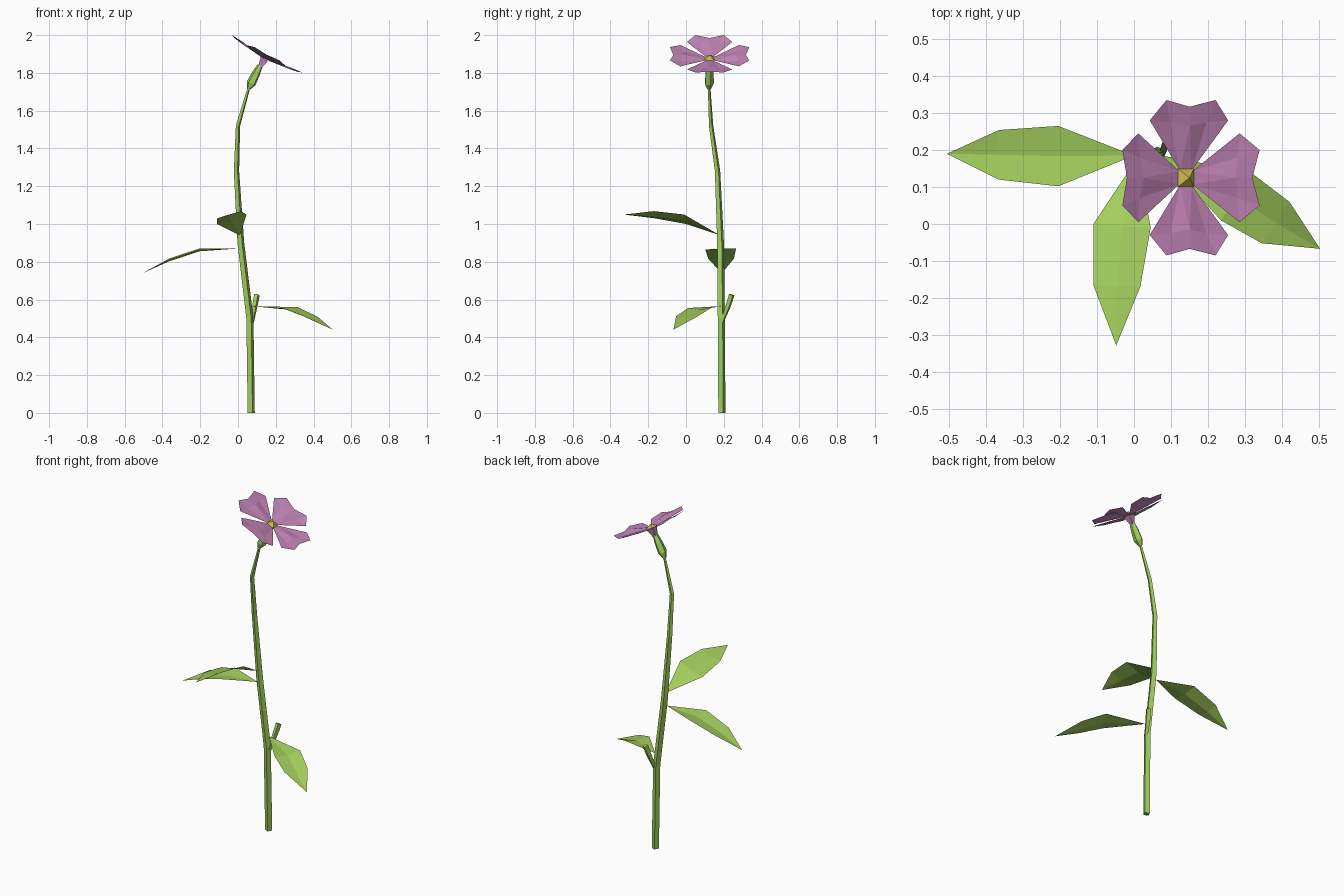
import bpy
from math import sin, cos, pi, radians
from mathutils import Vector, Matrix

if "Cube" in bpy.data.objects:
    bpy.data.objects.remove(bpy.data.objects["Cube"])


def material(name, rgb):
    m = bpy.data.materials.new(name)
    m.diffuse_color = (*rgb, 1)
    m.use_nodes = True
    m.node_tree.nodes["Principled BSDF"].inputs["Base Color"].default_value = m.diffuse_color
    return m


GREEN = material("leaf_green", (0.37, 0.62, 0.11))
PINK = material("petal_pink", (0.56, 0.24, 0.49))
YELLOW = material("centre_yellow", (0.6, 0.5, 0.08))


def mesh(name, verts, faces, mat):
    me = bpy.data.meshes.new(name)
    me.from_pydata([tuple(v) for v in verts], [], faces)
    me.materials.append(mat)
    ob = bpy.data.objects.new(name, me)
    bpy.context.collection.objects.link(ob)
    return ob


def tube(name, path, mat, sides=4, turn=0.35):
    """Faceted tube through (x, y, z, radius) points."""
    pts = [Vector(p[:3]) for p in path]
    verts, faces = [], []
    for i, p in enumerate(pts):
        t = (pts[min(i + 1, len(pts) - 1)] - pts[max(i - 1, 0)]).normalized()
        if i == 0 and t.z > 0.99:
            t = Vector((0, 0, 1))
        a = Vector((0, 1, 0)).cross(t).normalized()
        b = t.cross(a)
        for k in range(sides):
            w = turn + 2 * pi * k / sides
            verts.append(p + path[i][3] * (a * cos(w) + b * sin(w)))
    for i in range(len(pts) - 1):
        for k in range(sides):
            j, n = i * sides, (k + 1) % sides
            faces.append((j + k, j + n, j + n + sides, j + k + sides))
    faces.append(tuple(reversed(range(sides))))
    faces.append(tuple(range(len(verts) - sides, len(verts))))
    return mesh(name, verts, faces, mat)


def leaf(name, base, near, far, tip, dip=0.012):
    """Two-segment blade with a sunken midrib; near and far are edge pairs."""
    rows = []
    for l, r in (near, far):
        l, r = Vector(l), Vector(r)
        rows += [l, (l + r) / 2 - Vector((0, 0, dip)), r]
    verts = [Vector(base)] + rows + [Vector(tip)]
    faces = [(0, 2, 1), (0, 3, 2), (1, 2, 5, 4), (2, 3, 6, 5), (4, 5, 7), (5, 6, 7)]
    a, b = verts[3] - verts[0], verts[1] - verts[0]
    if a.cross(b).z < 0:
        faces = [f[::-1] for f in faces]
    mesh(name, verts, faces, GREEN)


# Stem and the short cut side shoot
tube("stem", [(0.07, 0.19, 0, 0.02), (0.063, 0.187, 0.5, 0.02),
              (0.015, 0.183, 0.9, 0.019), (-0.008, 0.167, 1.28, 0.015),
              (0.0, 0.133, 1.52, 0.012), (0.06, 0.122, 1.73, 0.007)], GREEN)
tube("side_shoot", [(0.075, 0.19, 0.48, 0.01), (0.09, 0.225, 0.57, 0.015),
                    (0.1, 0.242, 0.625, 0.016)], GREEN)

# Leaves
leaf("front_leaf", (0.01, 0.18, 0.94),
     ((-0.11, 0.0, 1.0), (0.045, -0.01, 1.05)),
     ((-0.11, -0.165, 1.03), (0.017, -0.17, 1.068)), (-0.048, -0.328, 1.05))
leaf("left_leaf", (0.0, 0.185, 0.87),
     ((-0.205, 0.102, 0.865), (-0.205, 0.265, 0.87)),
     ((-0.365, 0.12, 0.812), (-0.365, 0.254, 0.817)), (-0.505, 0.19, 0.74))
leaf("right_leaf", (0.075, 0.185, 0.565),
     ((0.235, 0.01, 0.555), (0.315, 0.14, 0.56)),
     ((0.345, -0.052, 0.512), (0.42, 0.06, 0.51)), (0.503, -0.067, 0.44))

# Flower base: green calyx and pink throat
C = Vector((0.14, 0.125, 1.875))
tube("calyx", [(0.055, 0.122, 1.715, 0.01), (0.07, 0.122, 1.745, 0.026),
               (0.095, 0.123, 1.795, 0.023), (0.118, 0.124, 1.84, 0.015)], GREEN, 5)
tube("flower_throat", [(0.113, 0.124, 1.825, 0.012), (0.139, 0.125, 1.873, 0.03)], PINK, 4, pi / 4)

# Flower head tilted towards +x
tilt = Matrix.Translation(C) @ Matrix.Rotation(radians(28), 4, 'Y')
outline = [(0.02, -0.018, 0), (0.155, -0.12, 0.018), (0.21, -0.075, 0.03),
           (0.192, 0, 0.022), (0.21, 0.075, 0.03), (0.155, 0.12, 0.018),
           (0.02, 0.018, 0), (0.14, 0, 0.024), (0.15, -0.055, 0.015), (0.15, 0.055, 0.015)]
petal_faces = [(0, 1, 8), (1, 2, 8), (2, 3, 7, 8), (0, 8, 7), (0, 7, 6),
               (3, 4, 9, 7), (4, 5, 9), (5, 6, 9), (6, 7, 9)]
for i in range(4):
    m = tilt @ Matrix.Rotation(i * pi / 2, 4, 'Z')
    mesh(f"petal_{i + 1}", [m @ Vector(p) for p in outline], petal_faces, PINK)

# Yellow pyramid centre
h = 0.025
mesh("flower_centre", [tilt @ Vector(p) for p in
                       ((-h, -h, 0), (h, -h, 0), (h, h, 0), (-h, h, 0), (0, 0, 0.022))],
     [(0, 1, 4), (1, 2, 4), (2, 3, 4), (3, 0, 4), (3, 2, 1, 0)], YELLOW)
